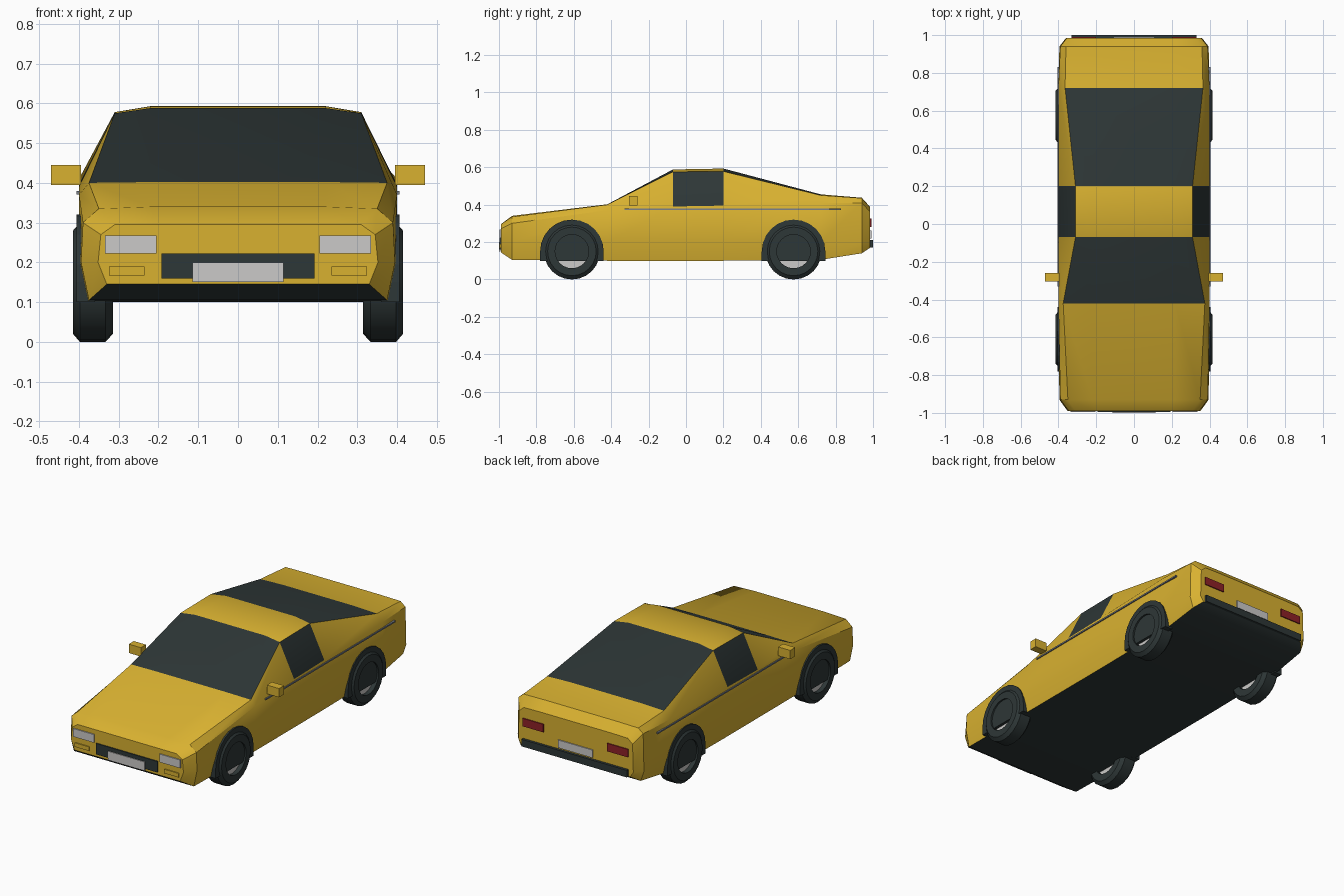
import bpy, bmesh, math
from mathutils import Vector

cube = bpy.data.objects.get("Cube")
if cube:
    bpy.data.objects.remove(cube, do_unlink=True)


def material(name, rgb):
    m = bpy.data.materials.new(name)
    m.use_nodes = True
    m.diffuse_color = (*rgb, 1)
    m.node_tree.nodes["Principled BSDF"].inputs["Base Color"].default_value = (*rgb, 1)
    return m


YELLOW = material("yellow_paint", (0.69, 0.44, 0.03))
DARK = material("dark_trim", (0.027, 0.038, 0.038))
SILVER = material("light_grey", (0.6, 0.59, 0.58))
RED = material("red_lamp", (0.27, 0.015, 0.02))
STEEL = material("steel_stripe", (0.2, 0.22, 0.26))


def finish(name, bm, mats, smooth=False):
    bmesh.ops.recalc_face_normals(bm, faces=bm.faces[:])
    mesh = bpy.data.meshes.new(name)
    bm.to_mesh(mesh)
    bm.free()
    for m in mats:
        mesh.materials.append(m)
    ob = bpy.data.objects.new(name, mesh)
    bpy.context.collection.objects.link(ob)
    if smooth:
        bpy.ops.object.select_all(action="DESELECT")
        ob.select_set(True)
        bpy.context.view_layer.objects.active = ob
        bpy.ops.object.shade_smooth_by_angle(angle=math.radians(30))
    return ob


def box(name, mat, x, y, z):
    """Box spanning three (low, high) ranges."""
    bm = bmesh.new()
    bmesh.ops.create_cube(bm, size=1)
    for v in bm.verts:
        v.co = Vector([(a + b) / 2 + c * (b - a) for (a, b), c in zip((x, y, z), v.co)])
    return finish(name, bm, [mat])


def pair(name, mat, x, y, z):
    for side, s in (("left", 1), ("right", -1)):
        box(f"{side}_{name}", mat, sorted((s * x[0], s * x[1])), y, z)


def prism(name, mat, outline, x0, x1, smooth=False):
    """Extrude a (y, z) outline across x."""
    bm = bmesh.new()
    face = bm.faces.new([bm.verts.new((x0, y, z)) for y, z in outline])
    new = bmesh.ops.extrude_face_region(bm, geom=[face])["geom"]
    for v in new:
        if isinstance(v, bmesh.types.BMVert):
            v.co.x = x1
    return finish(name, bm, [mat], smooth)


# Body: half sections (sill, flank, belt, roof edge, crown) lofted along y
SECTIONS = [
    (-0.99, [(.33, .145), (.352, .20), (.345, .27), (.31, .295), (.2, .295)]),
    (-0.93, [(.375, .105), (.395, .2), (.39, .30), (.35, .335), (.22, .34)]),
    (-0.42, [(.38, .1), (.4, .2), (.4, .37), (.375, .4), (.22, .402)]),
    (-0.07, [(.38, .1), (.4, .2), (.4, .39), (.31, .575), (.22, .588)]),
    (0.2, [(.38, .1), (.4, .2), (.4, .395), (.31, .578), (.22, .593)]),
    (0.72, [(.38, .105), (.4, .2), (.4, .41), (.365, .45), (.22, .455)]),
    (0.94, [(.375, .14), (.395, .2), (.39, .41), (.36, .435), (.22, .437)]),
    (0.985, [(.34, .17), (.36, .2), (.355, .36), (.325, .385), (.22, .387)]),
]
bm = bmesh.new()
rings = []
for y, half in SECTIONS:
    loop = half + [(-x, z) for x, z in reversed(half)]
    rings.append([bm.verts.new((x, y, z)) for x, z in loop])
n = len(rings[0])
for i, (a, b) in enumerate(zip(rings, rings[1:])):
    for j in range(n):
        k = (j + 1) % n
        f = bm.faces.new((a[j], a[k], b[k], b[j]))
        screen = i in (2, 4) and j in (3, 4, 5)
        side_window = i == 3 and j in (2, 6)
        underside = j == n - 1
        f.material_index = int(screen or side_window or underside)
bm.faces.new(rings[0])
bm.faces.new(rings[-1])
finish("body", bm, [YELLOW, DARK], smooth=True)


# Wheels: lathed tyre, inset rim and dark arch plate
def circle(cy, r, count=24, turn=math.tau):
    steps = count if turn == math.tau else count + 1
    return [(cy + r * math.cos(turn * i / count), .15 + r * math.sin(turn * i / count))
            for i in range(steps)]


TYRE = [(.09, .315), (.13, .315), (.15, .333), (.15, .398), (.13, .415), (.09, .415)]
for end, cy in (("front", -0.61), ("rear", 0.575)):
    for side, s in (("left", 1), ("right", -1)):
        tag = f"{end}_{side}"
        bm = bmesh.new()
        loops = [[bm.verts.new((s * x, y, z)) for y, z in circle(cy, r)] for r, x in TYRE]
        for a, b in zip(loops, loops[1:] + loops[:1]):
            for i in range(len(a)):
                k = (i + 1) % len(a)
                bm.faces.new((a[i], a[k], b[k], b[i]))
        finish(f"{tag}_tyre", bm, [DARK], smooth=True)
        prism(f"{tag}_rim", SILVER, circle(cy, .095), s * .335, s * .39)
        arch = [(cy + .17, .1)] + circle(cy, .17, 12, math.pi) + [(cy - .17, .1)]
        prism(f"{tag}_arch", DARK, arch, s * .36, s * .406)

# Mirrors and side stripes
pair("mirror", YELLOW, (.395, .47), (-.305, -.26), (.395, .445))
pair("side_stripe", STEEL, (.385, .406), (-.33, .83), (.371, .379))

# Nose details
pair("headlight", SILVER, (.205, .335), (-.996, -.987), (.222, .268))
pair("indicator", YELLOW, (.235, .325), (-.996, -.987), (.167, .19))
box("grille", DARK, (-.192, .192), (-.996, -.987), (.16, .222))
box("front_plate", SILVER, (-.115, .115), (-1, -.991), (.15, .2))

# Tail details
pair("tail_lamp", RED, (.2, .33), (.982, .991), (.28, .325))
box("rear_plate", SILVER, (-.108, .108), (.982, .991), (.218, .262))
box("rear_bumper", DARK, (-.33, .33), (.97, 1), (.17, .21))
